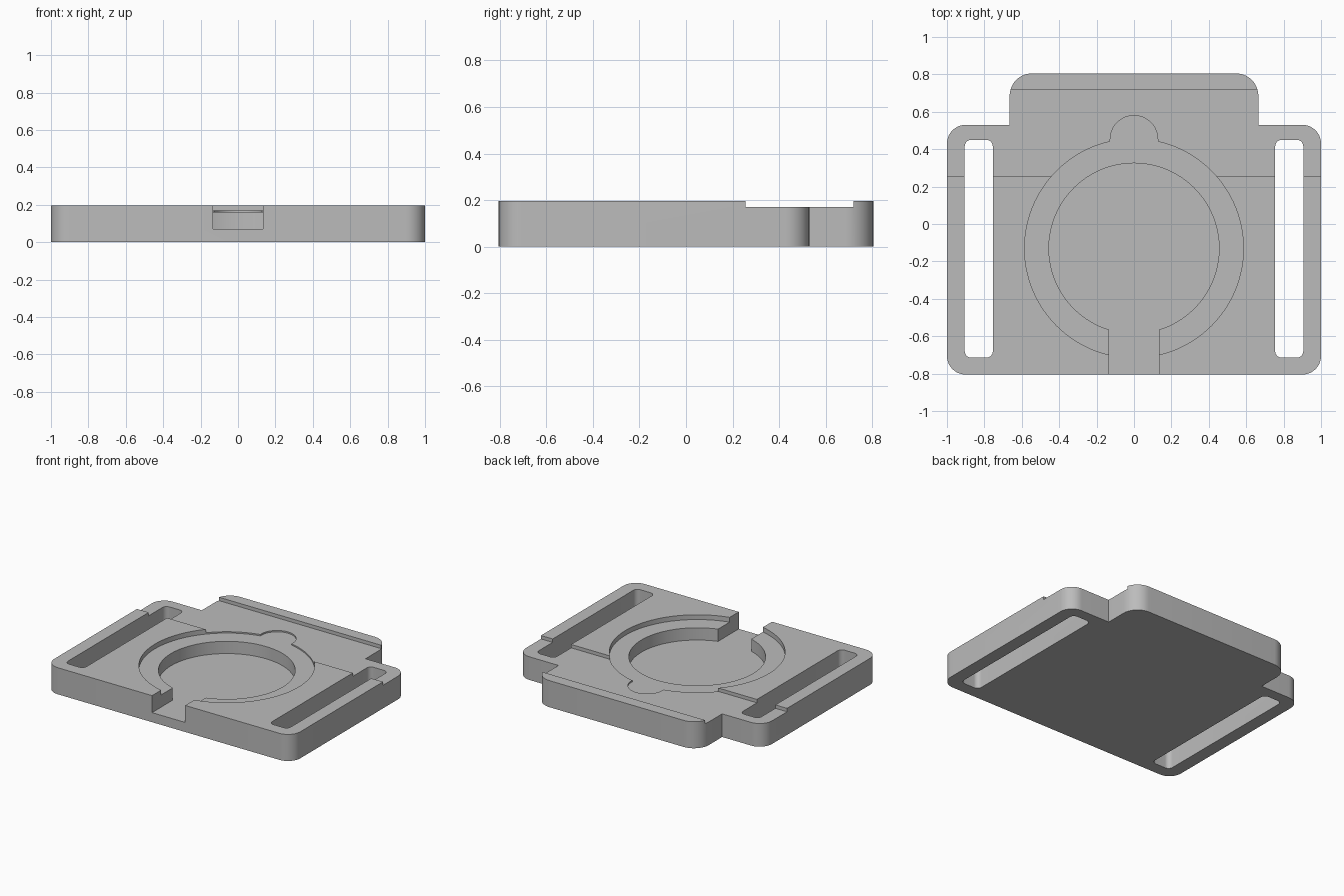
import bpy
import bmesh
from math import asin, cos, sin, pi
from mathutils import Vector

if "Cube" in bpy.data.objects:
    bpy.data.objects.remove(bpy.data.objects["Cube"], do_unlink=True)

TOP = 0.195
CENTRE_Y = -0.13


def arc(cx, cy, r, start, end, steps):
    return [(cx + r * cos(start + (end - start) * i / steps),
             cy + r * sin(start + (end - start) * i / steps)) for i in range(steps + 1)]


def rounded(corners, steps=12):
    """Outline from right-angled corners given as (x, y, radius)."""
    points = []
    for i, (x, y, r) in enumerate(corners):
        p = Vector((x, y))
        if not r:
            points.append(p)
            continue
        u = (Vector(corners[i - 1][:2]) - p).normalized()
        v = (Vector(corners[(i + 1) % len(corners)][:2]) - p).normalized()
        c = p + r * (u + v)
        for k in range(steps + 1):
            t = pi / 2 * k / steps
            points.append(c - r * (v * cos(t) + u * sin(t)))
    return points


def box_outline(x0, x1, y0, y1, r=0):
    return rounded([(x0, y0, r), (x1, y0, r), (x1, y1, r), (x0, y1, r)])


def prism(name, outline, z0, z1):
    bm = bmesh.new()
    face = bm.faces.new([bm.verts.new((p[0], p[1], z0)) for p in outline])
    new = bmesh.ops.extrude_face_region(bm, geom=[face])["geom"]
    bmesh.ops.translate(bm, vec=(0, 0, z1 - z0),
                        verts=[g for g in new if isinstance(g, bmesh.types.BMVert)])
    bmesh.ops.recalc_face_normals(bm, faces=bm.faces)
    mesh = bpy.data.meshes.new(name)
    bm.to_mesh(mesh)
    bm.free()
    obj = bpy.data.objects.new(name, mesh)
    bpy.context.collection.objects.link(obj)
    return obj


# Plate outline: right half, then its mirror image
half = [(1, -0.805, 0.1), (1, 0.53, 0.1), (0.665, 0.53, 0), (0.665, 0.805, 0.12)]
plate = prism("base_plate", rounded(half + [(-x, y, r) for x, y, r in reversed(half)]), 0, TOP)

# Deep round pocket that opens through the front edge
w, r = 0.135, 0.455
a = asin(w / r)
pocket = arc(0, CENTRE_Y, r, -pi / 2 + a, 3 * pi / 2 - a, 96) + [(-w, -0.9), (w, -0.9)]

# Shallow ledge ring with a round finger notch at the back
w, r = 0.127, 0.585
a = asin(w / r)
ledge = arc(0, CENTRE_Y, r, pi / 2 + a, 5 * pi / 2 - a, 96) + arc(0, 0.453, w, 0, pi, 32)

cutters = [
    prism("step_cutter", box_outline(-1.1, 1.1, 0.255, 0.72), 0.17, 0.3),
    prism("ledge_cutter", ledge, 0.16, 0.31),
    prism("pocket_cutter", pocket, 0.07, 0.32),
]
# Strap slots through both wings
for side, x0, x1 in (("left", 0.755, 0.905), ("right", -0.905, -0.755)):
    cutters.append(prism(side + "_slot_cutter", box_outline(x0, x1, -0.715, 0.45, 0.035), -0.1, 0.33))

for cutter in cutters:
    cutter.hide_render = True
    mod = plate.modifiers.new(cutter.name, "BOOLEAN")
    mod.operation = "DIFFERENCE"
    mod.solver = "EXACT"
    mod.object = cutter

# Bake the cuts and drop the cutters
bpy.context.view_layer.update()
baked = bpy.data.meshes.new_from_object(plate.evaluated_get(bpy.context.evaluated_depsgraph_get()))
plate.modifiers.clear()
plate.data = baked
for cutter in cutters:
    bpy.data.objects.remove(cutter, do_unlink=True)

# Plain grey material
grey = bpy.data.materials.new("plain_grey")
grey.use_nodes = True
grey.diffuse_color = (0.5, 0.5, 0.5, 1)
grey.node_tree.nodes["Principled BSDF"].inputs["Base Color"].default_value = (0.5, 0.5, 0.5, 1)
plate.data.materials.clear()
plate.data.materials.append(grey)

bpy.ops.object.select_all(action="DESELECT")
plate.select_set(True)
bpy.context.view_layer.objects.active = plate
bpy.ops.object.shade_smooth_by_angle(angle=pi / 6)
